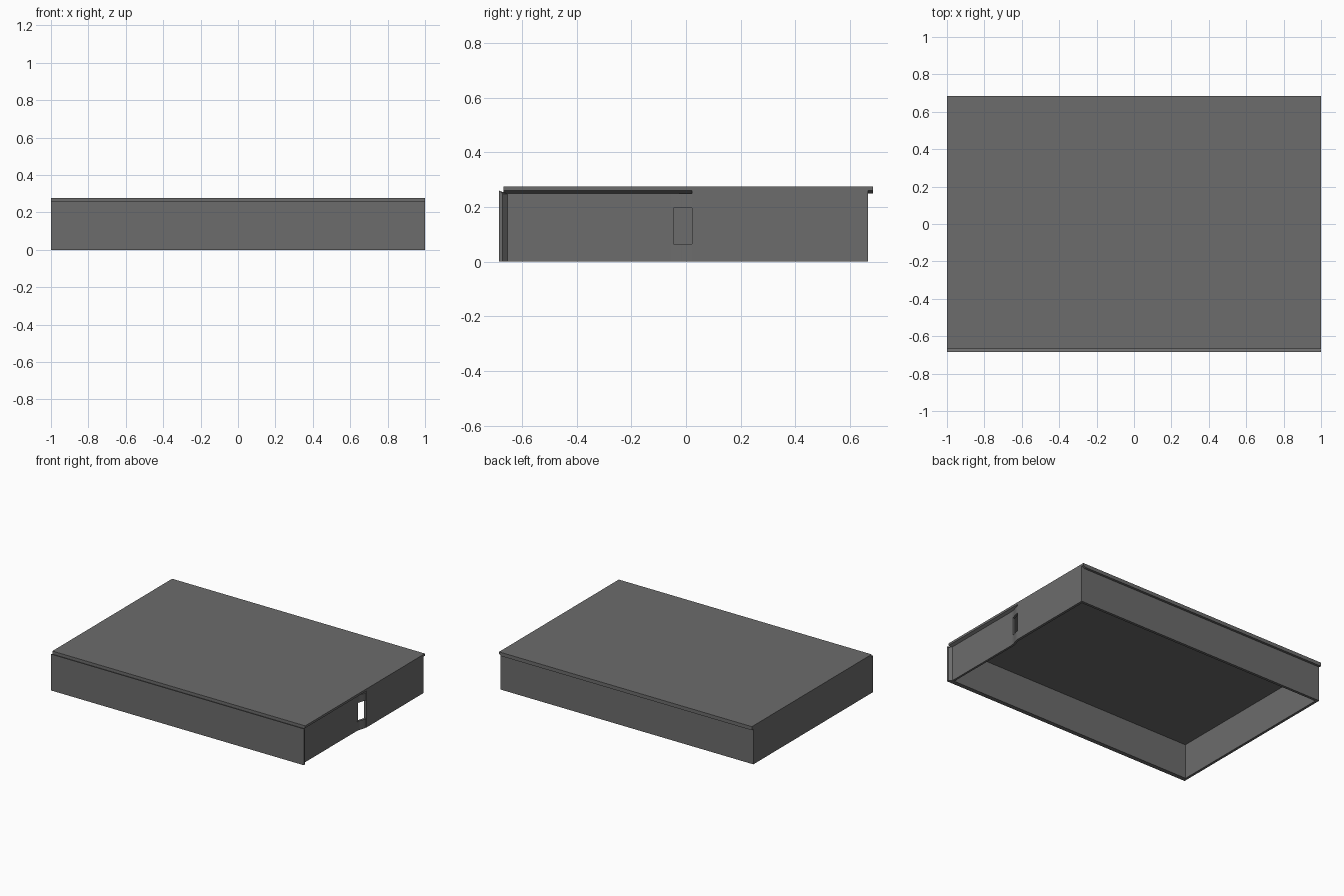
import bpy, bmesh, math
from mathutils import Vector

if "Cube" in bpy.data.objects:
    bpy.data.objects.remove(bpy.data.objects["Cube"])

gray = bpy.data.materials.new("dark gray")
gray.diffuse_color = (0.15, 0.15, 0.15, 1)
gray.use_nodes = True
gray.node_tree.nodes["Principled BSDF"].inputs["Base Color"].default_value = gray.diffuse_color


def prism(name, pts, axis, lo, hi):
    """Extrude a 2D profile along an axis; profile uses the other two axes in order."""
    def place(p, h):
        c = list(p)
        c.insert(axis, h)
        return Vector(c)
    bm = bmesh.new()
    face = bm.faces.new([bm.verts.new(place(p, lo)) for p in pts])
    ext = bmesh.ops.extrude_face_region(bm, geom=[face])
    for v in ext["geom"]:
        if isinstance(v, bmesh.types.BMVert):
            v.co[axis] = hi
    bmesh.ops.recalc_face_normals(bm, faces=bm.faces)
    me = bpy.data.meshes.new(name)
    bm.to_mesh(me)
    bm.free()
    me.materials.append(gray)
    ob = bpy.data.objects.new(name, me)
    bpy.context.collection.objects.link(ob)
    return ob


def box(name, x0, x1, y0, y1, z0, z1):
    return prism(name, [(x0, y0), (x1, y0), (x1, y1), (x0, y1)], 2, z0, z1)


# Lid with a mitred right edge
prism("lid", [(-1, .25), (.98, .25), (1, .26), (1, .276), (-1, .276)], 1, -.669, .684)

# Front panel with a mitred right end and sloped top edge
front = prism("front_panel", [(-1, -.684), (1, -.684), (1, -.672), (.98, -.653), (-1, -.653)], 2, 0, .26)
for v in front.data.vertices:
    if v.co.z > .1 and v.co.y > -.68:
        v.co.z = .248

# Back and left walls
box("back_wall", -1, 1, .648, .667, 0, .25)
box("left_wall", -1, -.982, -.66, .66, 0, .25)

# Right side: recessed front half, proud rear half
box("right_wall_front", .965, .98, -.66, -.045, 0, .25)
box("right_wall_rear", .982, 1, .022, .667, 0, .26)

# Curved joining tabs above and below the slot
curve = []
for i in range(9):
    t = i / 8
    curve.append((.981 + .018 * (1 - math.cos(math.pi * t)) / 2, -.056 + .078 * t))
profile = curve + [(x - .016, y) for x, y in reversed(curve)]
for name, z0, z1 in (("lower_tab", 0, .065), ("upper_tab", .197, .25)):
    tab = prism(name, profile, 2, z0, z1)
    bpy.context.view_layer.objects.active = tab
    tab.select_set(True)
    bpy.ops.object.shade_smooth_by_angle(angle=math.radians(40))
    tab.select_set(False)
